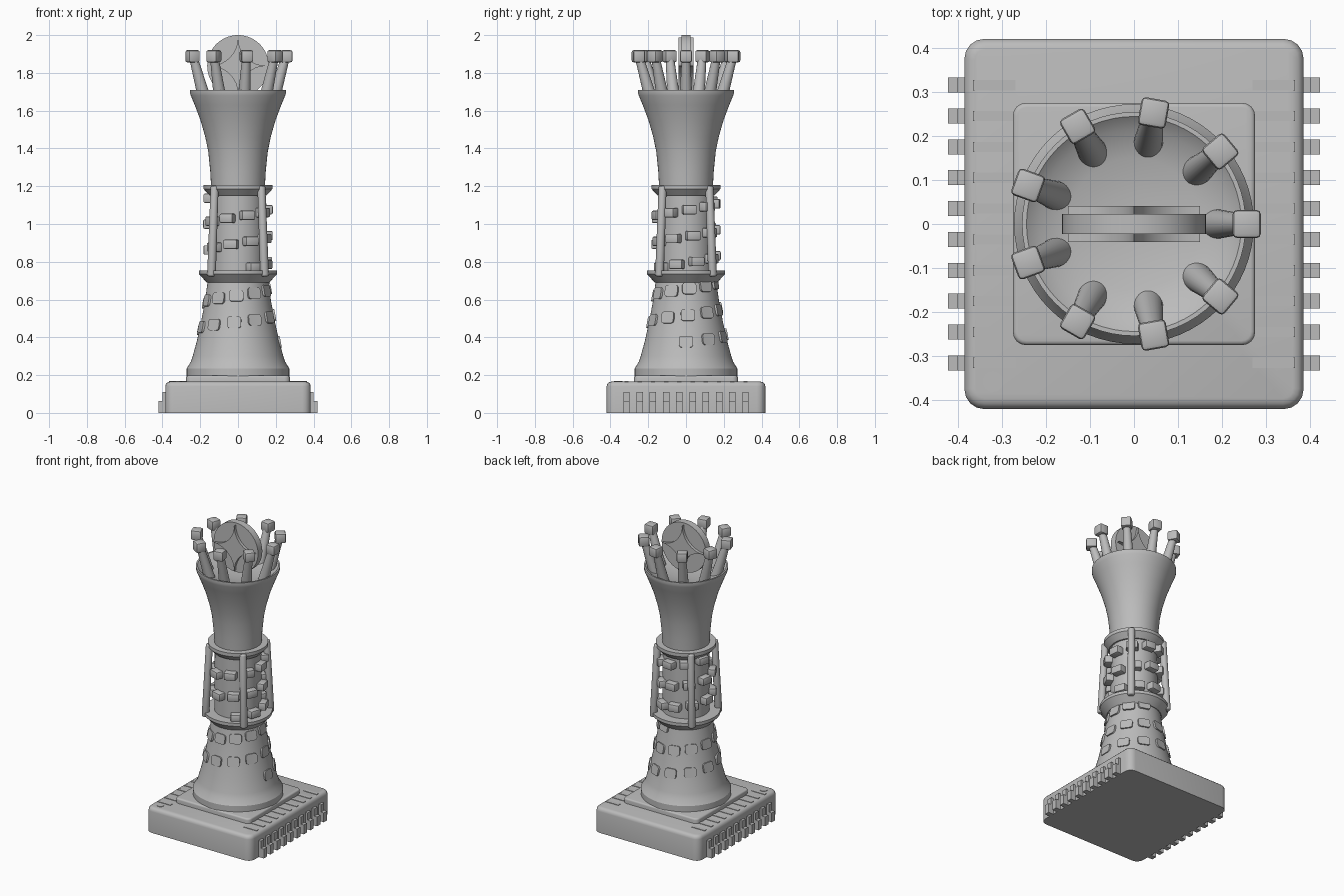
import bpy, bmesh
from math import radians, pi, cos, sin
from mathutils import Matrix

old = bpy.data.objects.get("Cube")
if old:
    bpy.data.objects.remove(old, do_unlink=True)

GREY = (0.5, 0.5, 0.5, 1)
grey = bpy.data.materials.new("plain_grey")
grey.use_nodes = True
grey.diffuse_color = GREY
grey.node_tree.nodes["Principled BSDF"].inputs["Base Color"].default_value = GREY
made = []


def mesh_from(name, bm):
    bmesh.ops.recalc_face_normals(bm, faces=bm.faces[:])
    me = bpy.data.meshes.new(name)
    bm.to_mesh(me)
    bm.free()
    me.materials.append(grey)
    return me


def place(name, me, matrix=Matrix()):
    ob = bpy.data.objects.new(name, me)
    ob.matrix_world = matrix
    bpy.context.collection.objects.link(ob)
    made.append(ob)
    return ob


def polar(angle, r, z, tilt=0):
    """Place at an angle round the axis, leaning outward by tilt."""
    return (Matrix.Rotation(angle, 4, "Z") @ Matrix.Translation((r, 0, z))
            @ Matrix.Rotation(tilt, 4, "Y"))


def box(name, size, corner=0, axis=None, rim=0):
    """Box; rounds corners along one axis (or all edges), then bevels the top rim."""
    bm = bmesh.new()
    bmesh.ops.create_cube(bm, size=1, matrix=Matrix.Diagonal((*size, 1)))
    if corner:
        edges = [e for e in bm.edges if axis is None
                 or abs((e.verts[0].co - e.verts[1].co)[axis]) > 1e-5]
        bmesh.ops.bevel(bm, geom=edges, offset=corner, segments=4 if axis is not None else 2,
                        affect="EDGES", profile=0.5)
    if rim:
        top = [e for e in bm.edges if all(v.co.z > size[2] / 2 - 1e-5 for v in e.verts)]
        bmesh.ops.bevel(bm, geom=top, offset=rim, segments=3, affect="EDGES", profile=0.5)
    return mesh_from(name, bm)


def lathe(name, profile, steps=64):
    bm = bmesh.new()
    vs = [bm.verts.new((r, 0, z)) for r, z in profile]
    edges = [bm.edges.new(pair) for pair in zip(vs, vs[1:])]
    bmesh.ops.spin(bm, geom=vs + edges, cent=(0, 0, 0), axis=(0, 0, 1),
                   angle=2 * pi, steps=steps)
    bmesh.ops.remove_doubles(bm, verts=bm.verts[:], dist=1e-5)
    return place(name, mesh_from(name, bm))


def rod(name, r1, r2, depth, rounded=0):
    bm = bmesh.new()
    bmesh.ops.create_cone(bm, cap_ends=True, segments=24, radius1=r1, radius2=r2, depth=depth)
    if rounded:
        ends = [e for e in bm.edges if abs(e.verts[0].co.z - e.verts[1].co.z) < 1e-5]
        bmesh.ops.bevel(bm, geom=ends, offset=rounded, segments=3, affect="EDGES", profile=0.5)
    return mesh_from(name, bm)


# Chip base with a raised plate and round marker
place("chip_base", box("chip_base", (0.77, 0.84, 0.165), 0.045, 2, 0.024),
      Matrix.Translation((0, 0, 0.0825)))
place("base_plate", box("base_plate", (0.55, 0.55, 0.05), 0.03, 2, 0.01),
      Matrix.Translation((0, 0, 0.172)))
place("corner_marker", rod("corner_marker", 0.023, 0.023, 0.01),
      Matrix.Translation((-0.32, -0.358, 0.163)))

# Chip pins: a strip on top, a shoulder and a foot at each side
pin_parts = (("pin_strip", (0.096, 0.023, 0.01), 0.317, 0.163),
             ("pin_shoulder", (0.04, 0.034, 0.11), 0.381, 0.055),
             ("pin_foot", (0.05, 0.034, 0.062), 0.397, 0.031))
for name, size, x, z in pin_parts:
    me = box(name, size)
    for i in range(10):
        for side in (-1, 1):
            place(name, me, Matrix.Translation((side * x, 0.315 - 0.07 * i, z)))

# Flared skirt
skirt = [(0.24, 0.3), (0.218, 0.38), (0.196, 0.48), (0.175, 0.59), (0.16, 0.70)]
lathe("skirt", [(0, 0.18), (0.272, 0.18), (0.272, 0.235), (0.25, 0.27)] + skirt + [(0, 0.71)])


def skirt_radius(z):
    for (ra, za), (rb, zb) in zip(skirt, skirt[1:]):
        if z <= zb:
            return ra + (rb - ra) * (z - za) / (zb - za)
    return skirt[-1][0]


# Rounded tiles climbing the skirt in a spiral
tile = box("skirt_tile", (0.03, 0.075, 0.062), 0.016, 0)
for i in range(25):
    turn = i * 33
    z = 0.375 + 0.14 * turn / 360
    place("skirt_tile", tile, polar(radians(turn), skirt_radius(z) - 0.008, z, -0.19))

# Middle shaft with its two collars
lathe("shaft", [(0, 0.7), (0.142, 0.7), (0.14, 1.2), (0, 1.2)])
lathe("lower_collar", [(0, 0.69), (0.165, 0.69), (0.207, 0.735), (0.207, 0.755), (0, 0.755)])
lathe("upper_collar", [(0, 1.15), (0.15, 1.15), (0.182, 1.185), (0.182, 1.207), (0, 1.207)])

# Blocks climbing the shaft in a spiral
block = box("shaft_block", (0.08, 0.074, 0.05), 0.008)
for i in range(-17, 8):
    turn = i * 39.2
    place("shaft_block", block,
          polar(radians(turn - 111), 0.142, 1.03 + 0.14 * turn / 360))

# Four rods bracing the collars
brace = rod("brace_rod", 0.023, 0.021, 0.48, 0.01)
for i in range(4):
    place("brace_rod", brace, polar(pi / 4 + i * pi / 2, 0.187, 0.962, -0.05))

# Cup with a shallow bowl
lathe("cup", [(0, 1.19), (0.142, 1.19), (0.147, 1.28), (0.157, 1.38), (0.173, 1.46),
              (0.199, 1.55), (0.229, 1.63), (0.25, 1.68), (0.254, 1.695), (0.254, 1.71),
              (0.244, 1.71), (0.215, 1.685), (0.15, 1.665), (0.07, 1.655), (0, 1.652)])

# Nine leaning prongs with block caps
prong = rod("crown_prong", 0.035, 0.023, 0.24)
cap = box("prong_cap", (0.064, 0.064, 0.064), 0.01)
for i in range(9):
    a = i * 2 * pi / 9
    place("crown_prong", prong, polar(a, 0.215, 1.755, 0.28))
    place("prong_cap", cap, polar(a, 0.256, 1.888))

# Upright disc carrying a four-pointed star through both faces
upright = Matrix.Translation((0, 0, 1.837)) @ Matrix.Rotation(pi / 2, 4, "X")
disc = bmesh.new()
bmesh.ops.create_cone(disc, cap_ends=True, segments=64, radius1=0.163, radius2=0.163, depth=0.045)
place("crown_disc", mesh_from("crown_disc", disc), upright)

star = bmesh.new()
ring = []
for k in range(4):
    # each side is an arc centred outside the disc, bowed in toward the middle
    for j in range(8):
        t = j / 8 * pi / 2
        x, y = 0.15 * (1 - sin(t)), 0.15 * (1 - cos(t))
        c, s = round(cos(k * pi / 2)), round(sin(k * pi / 2))
        ring.append(star.verts.new((x * c - y * s, x * s + y * c, -0.041)))
face = star.faces.new(ring)
out = bmesh.ops.extrude_face_region(star, geom=[face])
bmesh.ops.translate(star, vec=(0, 0, 0.082),
                    verts=[g for g in out["geom"] if isinstance(g, bmesh.types.BMVert)])
place("disc_star", mesh_from("disc_star", star), upright)

# Smooth the round surfaces, keep the edges crisp
bpy.ops.object.select_all(action="DESELECT")
for ob in made:
    ob.select_set(True)
bpy.context.view_layer.objects.active = made[0]
bpy.ops.object.shade_smooth_by_angle(angle=radians(32))
